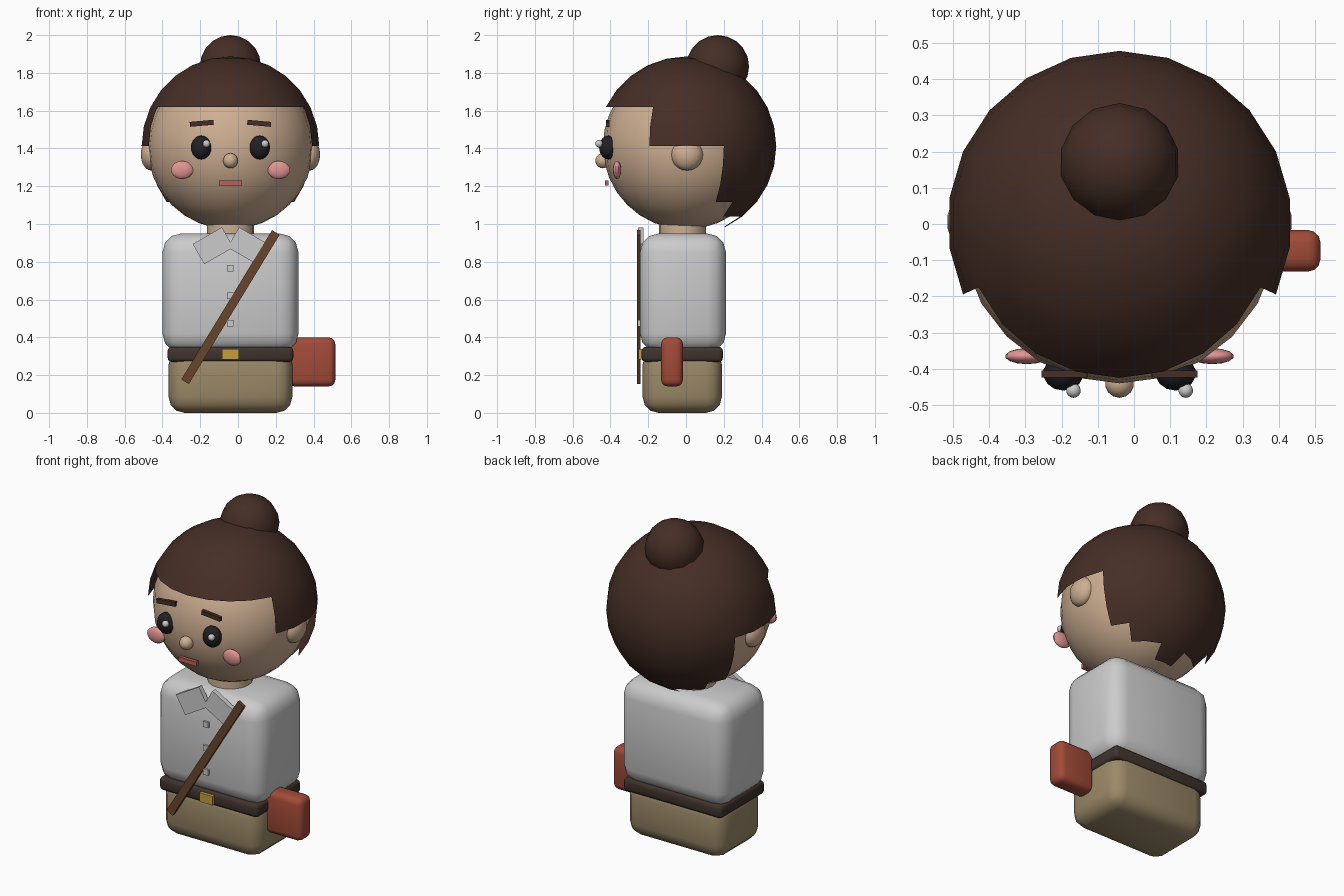
import bpy, bmesh
from math import radians
from mathutils import Matrix

if "Cube" in bpy.data.objects:
    bpy.data.objects.remove(bpy.data.objects["Cube"])

CX = -0.04  # symmetry line of the figure


def material(name, rgb):
    m = bpy.data.materials.new(name)
    m.diffuse_color = (*rgb, 1)
    m.use_nodes = True
    m.node_tree.nodes["Principled BSDF"].inputs["Base Color"].default_value = m.diffuse_color
    return m


SKIN = material("skin", (0.62, 0.43, 0.29))
HAIR = material("hair", (0.06, 0.027, 0.019))
DARK = material("eye_black", (0.015, 0.015, 0.018))
WHITE = material("white", (0.9, 0.9, 0.9))
PINK = material("cheek_pink", (0.75, 0.3, 0.29))
RED = material("mouth_red", (0.5, 0.12, 0.1))
KHAKI = material("trouser_khaki", (0.33, 0.25, 0.14))
BELT = material("belt_leather", (0.05, 0.033, 0.026))
GOLD = material("buckle_gold", (0.55, 0.34, 0.04))
STRAP = material("strap_leather", (0.14, 0.06, 0.025))
BAG = material("bag_leather", (0.36, 0.07, 0.04))


def finish(bm, name, mat, loc, rot_y=0):
    me = bpy.data.meshes.new(name)
    bm.to_mesh(me)
    bm.free()
    ob = bpy.data.objects.new(name, me)
    bpy.context.collection.objects.link(ob)
    ob.location = loc
    ob.rotation_euler.y = radians(rot_y)
    if mat:
        me.materials.append(mat)
    bpy.ops.object.select_all(action='DESELECT')
    ob.select_set(True)
    bpy.context.view_layer.objects.active = ob
    bpy.ops.object.shade_smooth_by_angle(angle=radians(40))
    return ob


def ball(name, mat, loc, radii, seg=14, rings=10, keep=None):
    bm = bmesh.new()
    bmesh.ops.create_uvsphere(bm, u_segments=seg, v_segments=rings, radius=1)
    bmesh.ops.scale(bm, vec=radii, verts=bm.verts)
    if keep:
        gone = [f for f in bm.faces if not keep(f.calc_center_median())]
        bmesh.ops.delete(bm, geom=gone, context='FACES')
    return finish(bm, name, mat, loc)


def box(name, mat, loc, size, bevel=0, rot_y=0, segs=3):
    bm = bmesh.new()
    bmesh.ops.create_cube(bm, size=1)
    bmesh.ops.scale(bm, vec=size, verts=bm.verts)
    if bevel:
        bmesh.ops.bevel(bm, geom=bm.edges[:], offset=bevel, segments=segs,
                        profile=0.5, affect='EDGES', clamp_overlap=True)
    return finish(bm, name, mat, loc, rot_y)


# Clothed body
box("trousers", KHAKI, (CX, -0.02, 0.17), (0.655, 0.42, 0.34), 0.085)
box("shirt", None, (CX, -0.016, 0.635), (0.72, 0.455, 0.63), 0.1)
box("belt", BELT, (CX, -0.02, 0.31), (0.665, 0.43, 0.08), 0.022)
box("buckle", GOLD, (CX, -0.237, 0.31), (0.09, 0.03, 0.055))
for i in range(3):
    box(f"button_{i + 1}", None, (CX, -0.247, 0.765 - 0.145 * i), (0.034, 0.018, 0.034))
box("shoulder_strap", STRAP, (CX, -0.25, 0.56), (0.047, 0.02, 0.925), rot_y=31.3)
box("side_bag", BAG, (0.39, -0.074, 0.27), (0.25, 0.115, 0.26), 0.035)

# Neck
bm = bmesh.new()
bmesh.ops.create_cone(bm, cap_ends=True, segments=20, radius1=0.125, radius2=0.125, depth=0.2)
finish(bm, "neck", SKIN, (CX, -0.018, 0.98))

# Head and nose
ball("head", SKIN, (CX, 0, 1.412), (0.44, 0.44, 0.44), 24, 16)
ball("nose", SKIN, (CX, -0.44, 1.335), (0.04, 0.04, 0.04))
box("mouth", RED, (CX, -0.42, 1.217), (0.12, 0.02, 0.027))

# Paired features
for s, side in ((-1, "left"), (1, "right")):
    box(f"{side}_collar", None, (CX + s * 0.092, -0.24, 0.885), (0.178, 0.03, 0.123), rot_y=s * 30)
    ball(f"{side}_ear", SKIN, (CX + s * 0.42, 0.006, 1.368), (0.056, 0.085, 0.085))
    ball(f"{side}_eye", DARK, (CX + s * 0.155, -0.412, 1.405), (0.056, 0.048, 0.063))
    ball(f"{side}_eye_glint", WHITE, (CX + s * 0.155 + 0.028, -0.46, 1.425), (0.02, 0.02, 0.02))
    ball(f"{side}_cheek", PINK, (CX + s * 0.256, -0.365, 1.286), (0.06, 0.022, 0.048))
    box(f"{side}_brow", HAIR, (CX + s * 0.152, -0.414, 1.533), (0.126, 0.02, 0.026), rot_y=s * 5)


# Hair shell: fringe in front, stepped down past the ears to the nape
def hair_region(c):
    if c.z > 0.206:
        return True
    if c.z > 0:
        return c.y > -0.2
    if c.z > -0.371:
        return c.y > 0.2
    return c.y > 0.235


ball("hair", HAIR, (CX, 0.003, 1.412), (0.475, 0.475, 0.475), 22, 14, hair_region)
ball("hair_bun", HAIR, (CX, 0.168, 1.834), (0.166, 0.166, 0.166), 14, 10)
